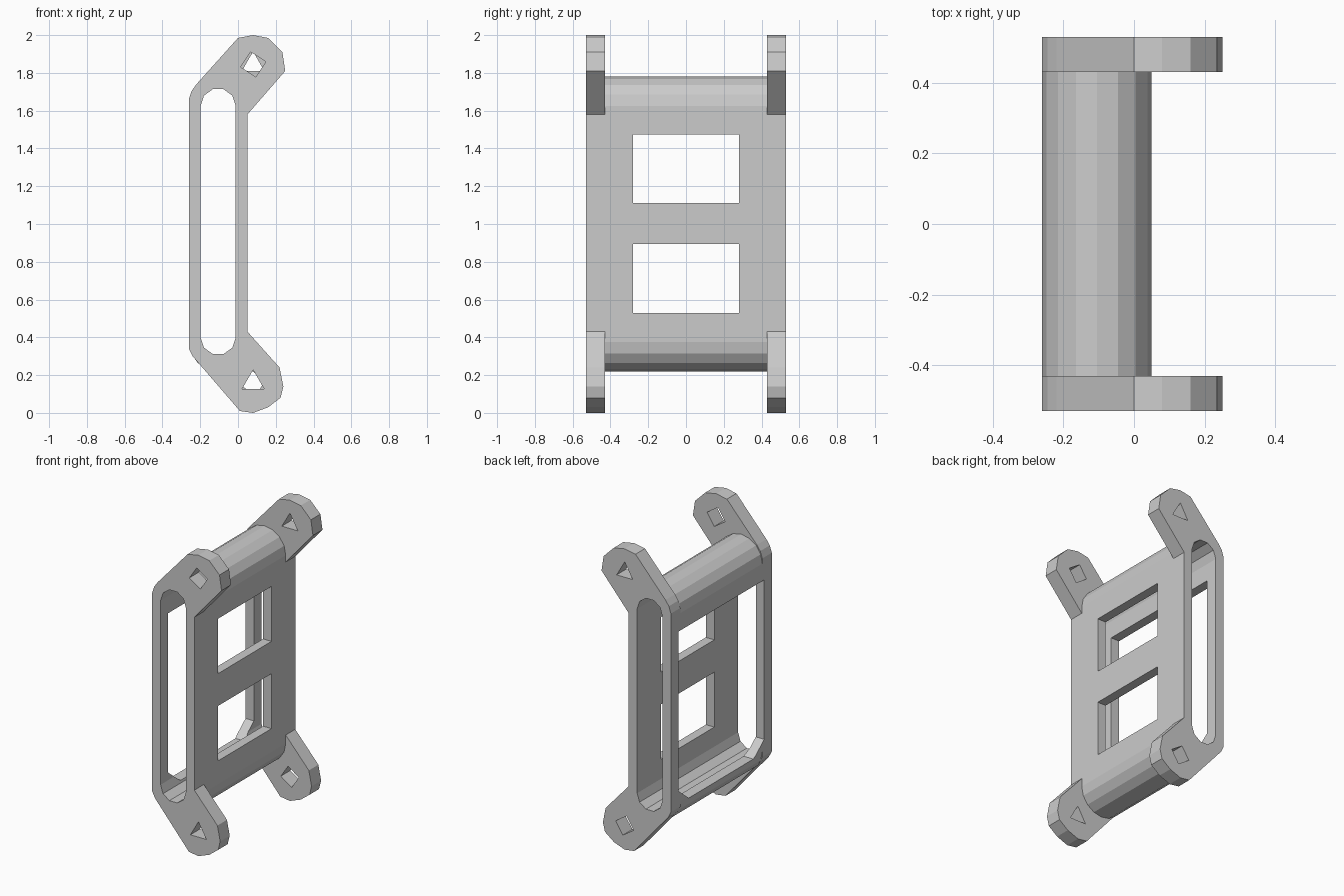
import bpy, bmesh
from math import pi, sin, cos

if "Cube" in bpy.data.objects:
    bpy.data.objects.remove(bpy.data.objects["Cube"])


def prism(name, pts, a, b, axis='Y'):
    """Extrude a closed profile from a to b. Axis Y: points are (x, z). Axis X: points are (y, z)."""
    def place(p, d):
        return (p[0], d, p[1]) if axis == 'Y' else (d, p[0], p[1])
    bm = bmesh.new()
    lo = [bm.verts.new(place(p, a)) for p in pts]
    hi = [bm.verts.new(place(p, b)) for p in pts]
    bm.faces.new(lo)
    bm.faces.new(hi[::-1])
    n = len(pts)
    for i in range(n):
        bm.faces.new((lo[i], hi[i], hi[(i + 1) % n], lo[(i + 1) % n]))
    bmesh.ops.recalc_face_normals(bm, faces=bm.faces)
    me = bpy.data.meshes.new(name)
    bm.to_mesh(me)
    bm.free()
    ob = bpy.data.objects.new(name, me)
    bpy.context.collection.objects.link(ob)
    return ob


def combine(target, other, operation):
    """Apply a boolean and discard the tool object."""
    m = target.modifiers.new('bool', 'BOOLEAN')
    m.operation, m.solver, m.object = operation, 'EXACT', other
    bpy.context.view_layer.objects.active = target
    bpy.ops.object.modifier_apply(modifier=m.name)
    bpy.data.objects.remove(other)


def capsule(cx, r, z0, z1, seg):
    top = [(cx + r * cos(pi * i / seg), z1 + r * sin(pi * i / seg)) for i in range(seg + 1)]
    bottom = [(cx - r * cos(pi * i / seg), z0 - r * sin(pi * i / seg)) for i in range(seg + 1)]
    return top + bottom


def ring(cx, cz, r, n, start):
    return [(cx + r * cos(start + 2 * pi * i / n), cz + r * sin(start + 2 * pi * i / n))
            for i in range(n)]


def rect(y0, y1, z0, z1):
    return [(y0, z0), (y1, z0), (y1, z1), (y0, z1)]


# Hollow central tube
body = prism('bracket_frame', capsule(-0.105, 0.155, 0.375, 1.625, 8), -0.45, 0.45)

# End frames with a slanted lug at top and bottom
end_profile = [(0.05, 0.43), (0.05, 1.58), (0.25, 1.81), (0.235, 1.91), (0.16, 1.985),
               (0.08, 2.0), (0.0, 1.985), (-0.22, 1.74), (-0.245, 1.705), (-0.26, 1.66),
               (-0.26, 0.34), (-0.24, 0.3), (0.01, 0.01), (0.08, 0.0), (0.16, 0.03),
               (0.225, 0.08), (0.24, 0.14), (0.22, 0.24)]
for y0, y1 in ((-0.53, -0.43), (0.43, 0.53)):
    combine(body, prism('end_frame', end_profile, y0, y1), 'UNION')

# Long slot through both end frames
combine(body, prism('slot', capsule(-0.105, 0.093, 0.4, 1.625, 5), -0.7, 0.7), 'DIFFERENCE')

# Two windows in the right wall
for z0, z1 in ((0.53, 0.895), (1.11, 1.475)):
    combine(body, prism('window', rect(-0.28, 0.28, z0, z1), -0.1, 0.2, 'X'), 'DIFFERENCE')

# Large opening in the left wall, with clipped lower corners
opening = [(-0.34, 0.36), (0.34, 0.36), (0.45, 0.45), (0.45, 1.51), (-0.45, 1.51), (-0.45, 0.45)]
combine(body, prism('back_opening', opening, -0.4, -0.12, 'X'), 'DIFFERENCE')

# Bolt holes in the four lugs
for y0, y1, z, sides, start in ((-0.6, -0.35, 1.845, 4, 0.2), (0.35, 0.6, 1.845, 3, pi / 2),
                                (-0.6, -0.35, 0.16, 3, pi / 2), (0.35, 0.6, 0.16, 4, 0.2)):
    combine(body, prism('bolt_hole', ring(0.08, z, 0.068, sides, start), y0, y1), 'DIFFERENCE')
